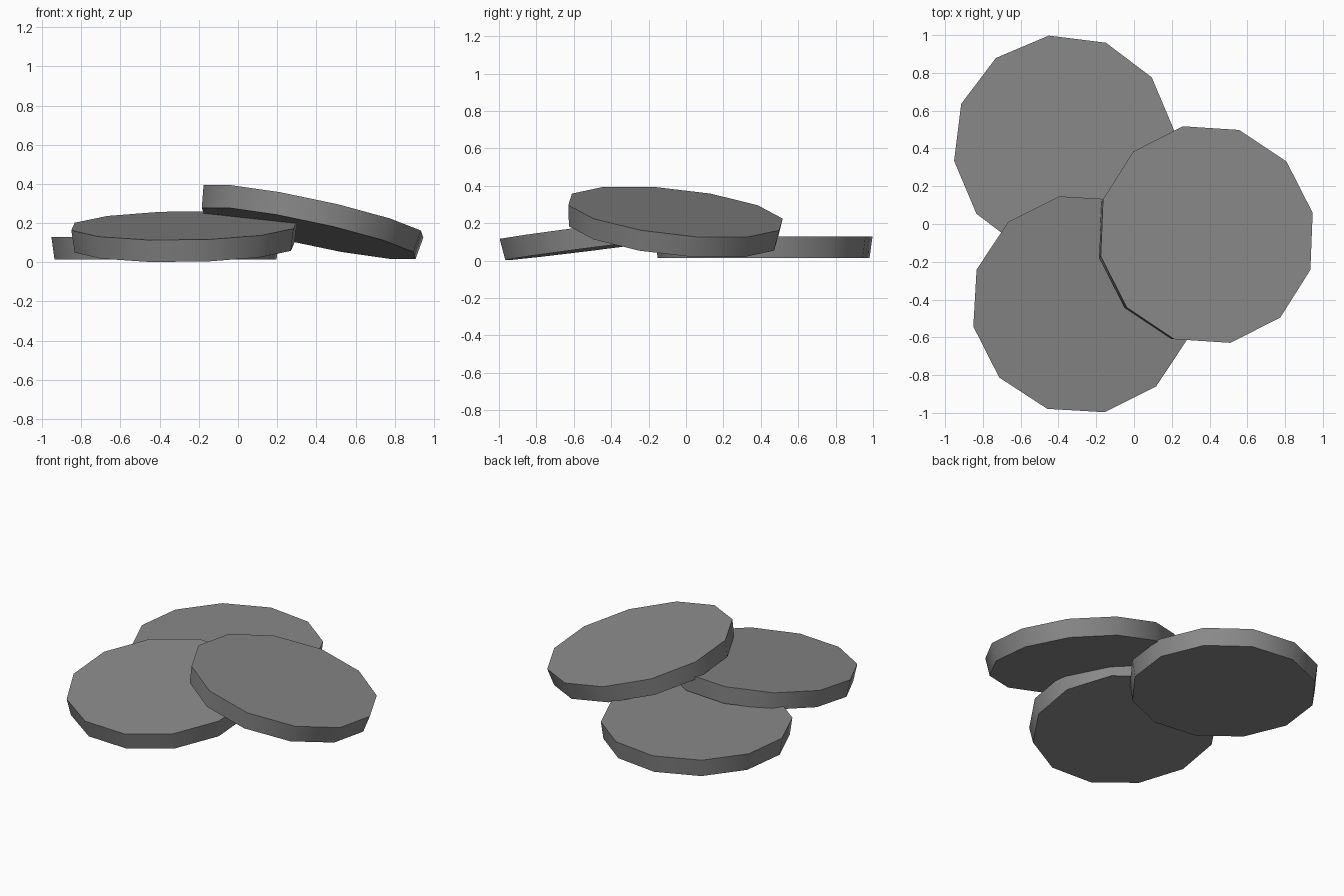
import bpy
import math
from mathutils import Vector, Matrix

cube = bpy.data.objects.get("Cube")
if cube:
    bpy.data.objects.remove(cube, do_unlink=True)

# Single plain grey
GREY = (0.25, 0.25, 0.25, 1.0)
grey = bpy.data.materials.new("grey metal")
grey.use_nodes = True
grey.diffuse_color = GREY
grey.node_tree.nodes["Principled BSDF"].inputs["Base Color"].default_value = GREY

SIDES = 12
THICKNESS = 0.115
TOP_RADIUS = 0.588
BOTTOM_RADIUS = 0.572


def add_disc(name, top_centre, slope, turn):
    """Twelve-sided disc, slightly narrower below, leaning by its x and y slope."""
    bpy.ops.mesh.primitive_cone_add(
        vertices=SIDES, radius1=BOTTOM_RADIUS, radius2=TOP_RADIUS, depth=THICKNESS)
    disc = bpy.context.object
    disc.name = name
    # Put the origin on the top face and a corner on the +x axis
    disc.data.transform(Matrix.Translation((0, 0, -THICKNESS / 2)))
    normal = Vector((-slope[0], -slope[1], 1)).normalized()
    lean = Vector((0, 0, 1)).rotation_difference(normal).to_matrix().to_4x4()
    spin = Matrix.Rotation(math.radians(turn), 4, 'Z')
    disc.matrix_world = Matrix.Translation(top_centre) @ lean @ spin
    disc.data.materials.append(grey)
    # Smooth rim, sharp top and bottom edges
    bpy.ops.object.shade_smooth_by_angle(angle=math.radians(40))
    return disc


# Back disc lies flat, front disc leans on it, side disc leans on both
add_disc("back_disc", (-0.37, 0.415, 0.13), (0, 0), 7.9)
add_disc("front_disc", (-0.275, -0.425, 0.187), (0.015, 0.127), 11.7)
add_disc("left_disc", (0.385, -0.056, 0.26), (-0.216, -0.11), 12)
